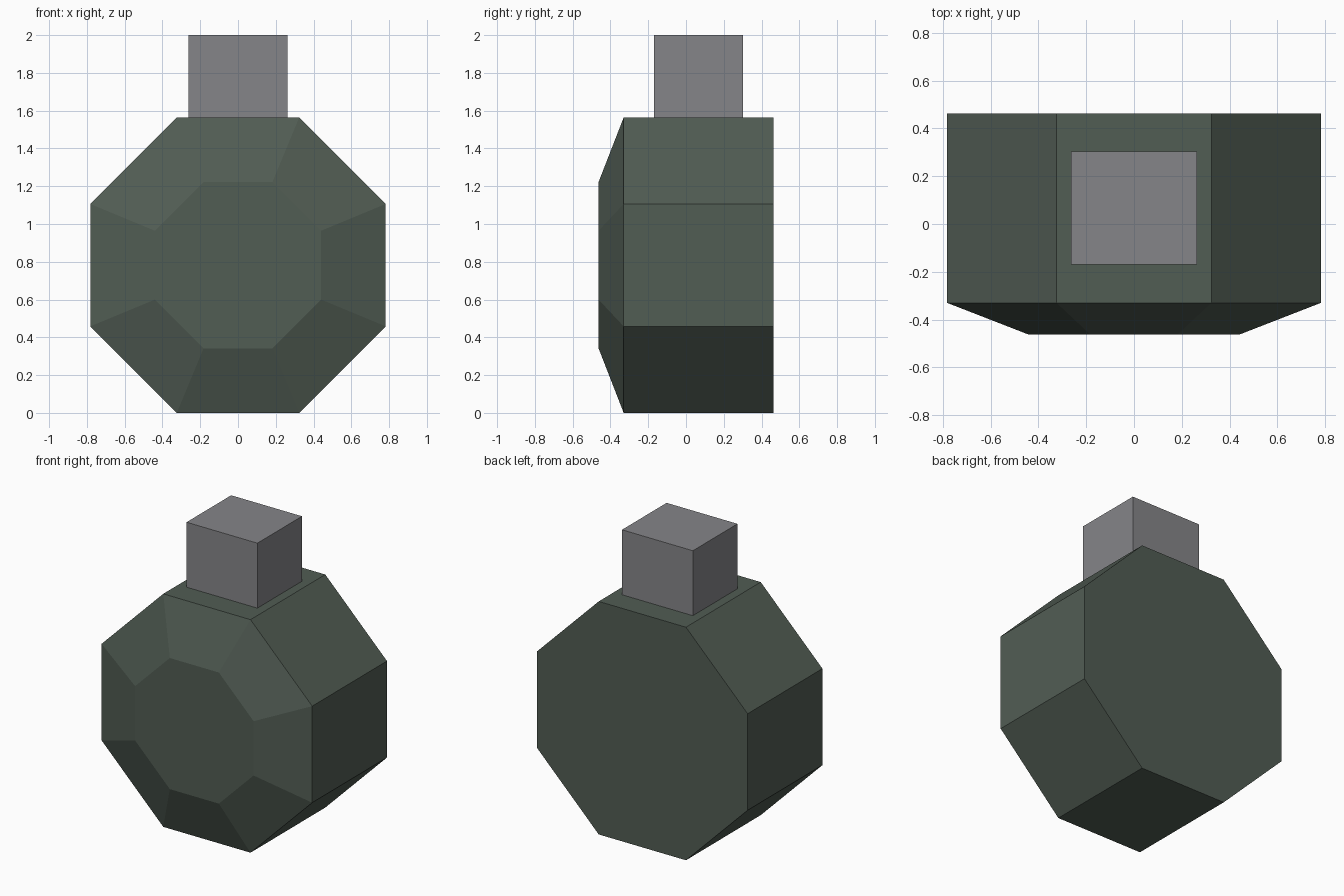
import bpy
import bmesh
from math import cos, sin, pi

cube = bpy.data.objects.get("Cube")
if cube:
    bpy.data.objects.remove(cube, do_unlink=True)


def make_material(name, rgb):
    mat = bpy.data.materials.new(name)
    mat.use_nodes = True
    color = (*rgb, 1)
    mat.diffuse_color = color
    bsdf = mat.node_tree.nodes["Principled BSDF"]
    bsdf.inputs["Base Color"].default_value = color
    bsdf.inputs["Roughness"].default_value = 0.8
    return mat


def loft(name, rings, mat):
    """Join rings of points with quads and cap both ends."""
    bm = bmesh.new()
    loops = [[bm.verts.new(p) for p in ring] for ring in rings]
    n = len(loops[0])
    for a, b in zip(loops, loops[1:]):
        for i in range(n):
            j = (i + 1) % n
            bm.faces.new((a[i], a[j], b[j], b[i]))
    bm.faces.new(loops[0])
    bm.faces.new(loops[-1])
    bmesh.ops.recalc_face_normals(bm, faces=bm.faces)
    mesh = bpy.data.meshes.new(name)
    bm.to_mesh(mesh)
    bm.free()
    mesh.materials.append(mat)
    obj = bpy.data.objects.new(name, mesh)
    bpy.context.collection.objects.link(obj)
    return obj


APOTHEM = 0.782


def octagon(apothem, y):
    r = apothem / cos(pi / 8)
    angles = [(i + 0.5) * pi / 4 for i in range(8)]
    return [(r * cos(a), y, APOTHEM + r * sin(a)) for a in angles]


def rectangle(z):
    x, front, back = 0.263, -0.17, 0.303
    return [(-x, front, z), (x, front, z), (x, back, z), (-x, back, z)]


green = make_material("dark green", (0.083, 0.109, 0.088))
grey = make_material("grey", (0.235, 0.235, 0.248))

# Octagonal body with a bevelled front
loft("flask_body", [octagon(0.44, -0.463), octagon(APOTHEM, -0.33),
                    octagon(APOTHEM, 0.463)], green)

# Square cap on top
loft("flask_cap", [rectangle(2 * APOTHEM), rectangle(2.0)], grey)
